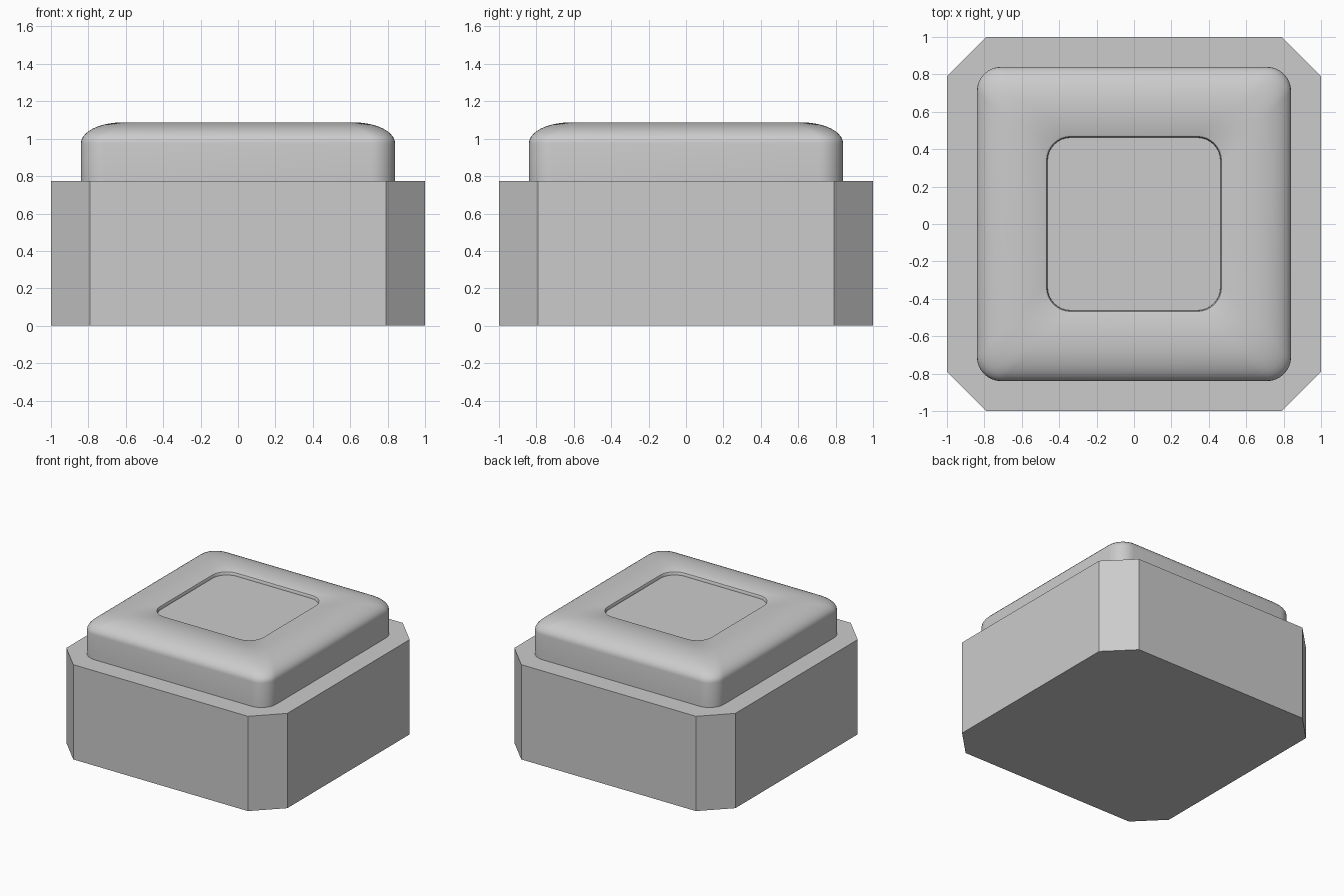
import bpy, bmesh, math

if "Cube" in bpy.data.objects:
    bpy.data.objects.remove(bpy.data.objects["Cube"])

grey = bpy.data.materials.new("light grey")
grey.diffuse_color = (0.6, 0.6, 0.6, 1)
grey.use_nodes = True
grey.node_tree.nodes["Principled BSDF"].inputs["Base Color"].default_value = grey.diffuse_color


def outline(half, radius, segments):
    """Square outline with cut (1 segment) or rounded corners."""
    points = []
    for corner in range(4):
        a0 = corner * math.pi / 2
        cx = (half - radius) * (1 if corner in (0, 3) else -1)
        cy = (half - radius) * (1 if corner in (0, 1) else -1)
        for i in range(segments + 1):
            a = a0 + i / segments * math.pi / 2
            points.append((cx + radius * math.cos(a), cy + radius * math.sin(a)))
    return points


def stack(name, rings, segments):
    """Closed solid lofted through rings of (half width, corner radius, z)."""
    bm = bmesh.new()
    loops = [[bm.verts.new((x, y, z)) for x, y in outline(h, r, segments)]
             for h, r, z in rings]
    n = len(loops[0])
    for low, high in zip(loops, loops[1:]):
        for i in range(n):
            j = (i + 1) % n
            bm.faces.new((low[i], low[j], high[j], high[i]))
    bm.faces.new(loops[0][::-1])
    bm.faces.new(loops[-1])
    mesh = bpy.data.meshes.new(name)
    bm.to_mesh(mesh)
    bm.free()
    mesh.materials.append(grey)
    obj = bpy.data.objects.new(name, mesh)
    bpy.context.collection.objects.link(obj)
    return obj


# Base block with chamfered upright corners
stack("base", [(1.0, 0.21, 0.0), (1.0, 0.21, 0.775)], 1)

# Button cap: upright side, elliptical shoulder, then a shallow recess
rings = [(0.84, 0.13, 0.775)]
for i in range(11):
    a = i / 10 * math.pi / 2
    rings.append((0.62 + 0.22 * math.cos(a), 0.13, 0.975 + 0.112 * math.sin(a)))
rings += [(0.475, 0.135, 1.087), (0.468, 0.13, 1.083),
          (0.464, 0.126, 1.075), (0.462, 0.124, 1.06)]
cap = stack("button_cap", rings, 8)

# Smooth the cap while keeping the recess edges crisp
bpy.context.view_layer.objects.active = cap
cap.select_set(True)
bpy.ops.object.shade_smooth_by_angle(angle=math.radians(30))
